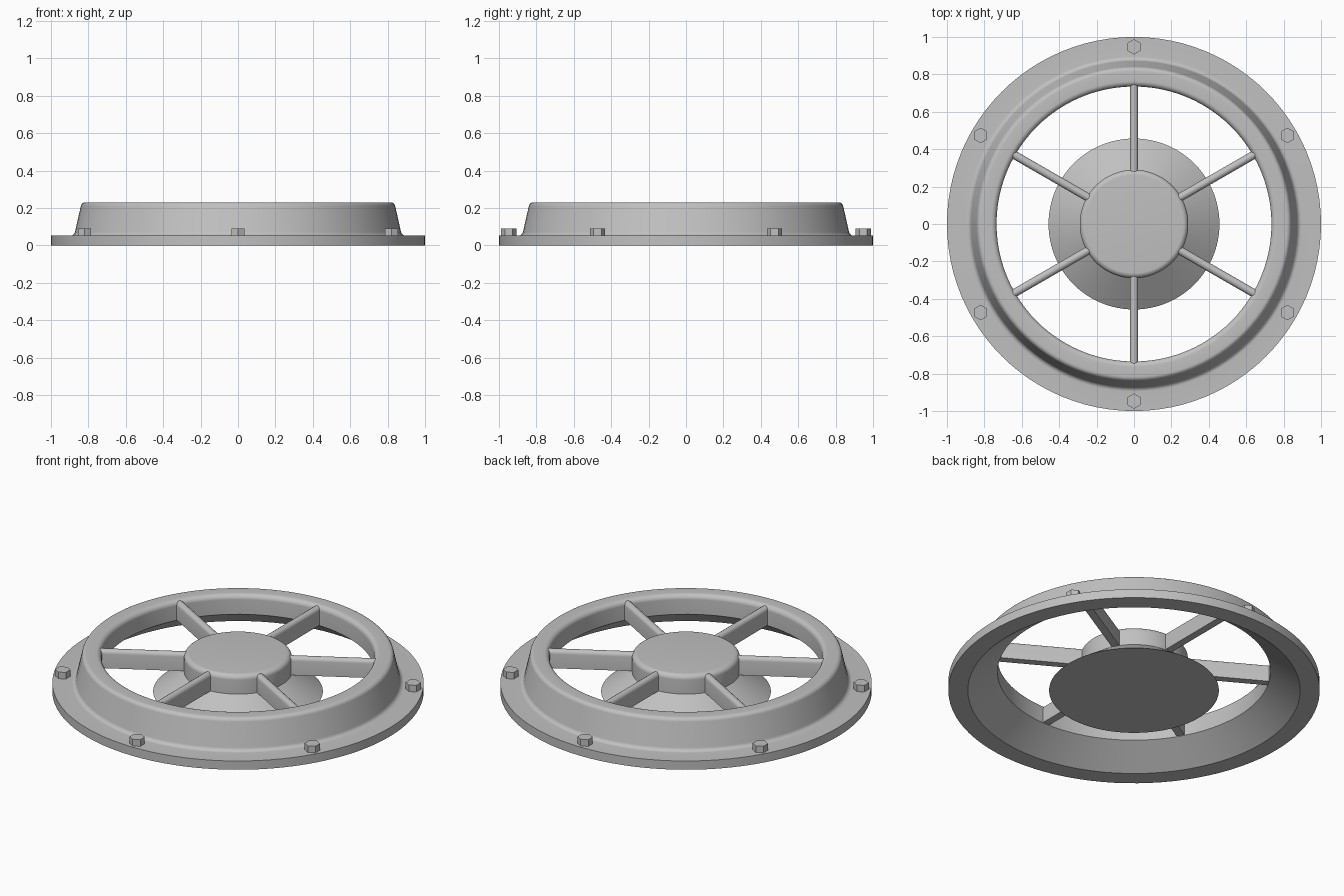
import bpy, bmesh, math
from mathutils import Vector, Matrix

if "Cube" in bpy.data.objects:
    bpy.data.objects.remove(bpy.data.objects["Cube"], do_unlink=True)

grey = bpy.data.materials.new("plain grey")
grey.use_nodes = True
tone = (0.53, 0.53, 0.53, 1)
grey.diffuse_color = tone
grey.node_tree.nodes["Principled BSDF"].inputs["Base Color"].default_value = tone

SPOKES = 6
SEGMENTS = 96


def finish(name, bm, smooth=True):
    bmesh.ops.recalc_face_normals(bm, faces=bm.faces)
    mesh = bpy.data.meshes.new(name)
    bm.to_mesh(mesh)
    bm.free()
    mesh.materials.append(grey)
    obj = bpy.data.objects.new(name, mesh)
    bpy.context.collection.objects.link(obj)
    if smooth:
        bpy.ops.object.select_all(action="DESELECT")
        obj.select_set(True)
        bpy.context.view_layer.objects.active = obj
        bpy.ops.object.shade_smooth_by_angle(angle=math.radians(30))
    return obj


def rounded(corners, steps=6):
    """Turn (radius, height, fillet) corners into a profile with round fillets."""
    pts = []
    for i, (r, z, fillet) in enumerate(corners):
        p = Vector((r, z))
        if not fillet:
            pts.append(p)
            continue
        a = (Vector(corners[i - 1][:2]) - p).normalized()
        b = (Vector(corners[(i + 1) % len(corners)][:2]) - p).normalized()
        half = a.angle(b) / 2
        centre = p + (a + b).normalized() * fillet / math.sin(half)
        start = p + a * fillet / math.tan(half) - centre
        end = p + b * fillet / math.tan(half) - centre
        for k in range(steps + 1):
            pts.append(centre + start.lerp(end, k / steps).normalized() * fillet)
    return pts


def lathe(name, corners):
    bm = bmesh.new()
    pts = rounded(corners)
    verts = [bm.verts.new((p.x, 0, p.y)) for p in pts]
    edges = [bm.edges.new((verts[i - 1], v)) for i, v in enumerate(verts)
             if pts[i - 1].x or pts[i].x]
    bmesh.ops.spin(bm, geom=verts + edges, cent=(0, 0, 0), axis=(0, 0, 1),
                   angle=math.tau, steps=SEGMENTS)
    bmesh.ops.remove_doubles(bm, verts=bm.verts, dist=1e-5)
    bmesh.ops.dissolve_degenerate(bm, dist=1e-6, edges=bm.edges)
    return finish(name, bm)


# Flanged outer ring with a sloping outer wall and hollow tapered underside
lathe("flanged_ring", [
    (0.895, 0, 0), (1, 0, 0), (1, 0.052, 0), (0.876, 0.052, 0.025),
    (0.836, 0.23, 0.025), (0.735, 0.23, 0.028), (0.735, 0.115, 0)])

# Central hub with flared skirt
lathe("hub", [
    (0, 0, 0), (0.457, 0, 0), (0.29, 0.118, 0), (0.29, 0.23, 0.028), (0, 0.23, 0)])


# Round-topped spokes joining hub and ring
def spoke(name, angle):
    bm = bmesh.new()
    half, low, top = 0.022, 0.118, 0.224
    section = [(-half, low), (half, low)]
    for k in range(9):
        t = math.pi * k / 8
        section.append((half * math.cos(t), top - half + half * math.sin(t)))
    face = bm.faces.new([bm.verts.new((0.26, y, z)) for y, z in section])
    out = bmesh.ops.extrude_face_region(bm, geom=[face])["geom"]
    bmesh.ops.translate(bm, vec=(0.495, 0, 0),
                        verts=[v for v in out if isinstance(v, bmesh.types.BMVert)])
    bmesh.ops.rotate(bm, cent=(0, 0, 0), matrix=Matrix.Rotation(angle, 3, "Z"),
                     verts=bm.verts)
    finish(name, bm)


# Hexagonal bolt heads on the flange
def bolt(name, angle):
    bm = bmesh.new()
    place = (Matrix.Rotation(angle, 4, "Z")
             @ Matrix.Translation((0.947, 0, 0.066)))
    bmesh.ops.create_cone(bm, cap_ends=True, segments=6, radius1=0.041,
                          radius2=0.041, depth=0.05)
    # Point one corner of the head outward
    corner = max(bm.verts, key=lambda v: v.co.x).co
    turn = Matrix.Rotation(-math.atan2(corner.y, corner.x), 4, "Z")
    bmesh.ops.transform(bm, matrix=place @ turn, verts=bm.verts)
    finish(name, bm, smooth=False)


for n in range(SPOKES):
    direction = math.pi / 2 + n * math.tau / SPOKES
    spoke(f"spoke_{n + 1}", direction)
    bolt(f"bolt_{n + 1}", direction)
